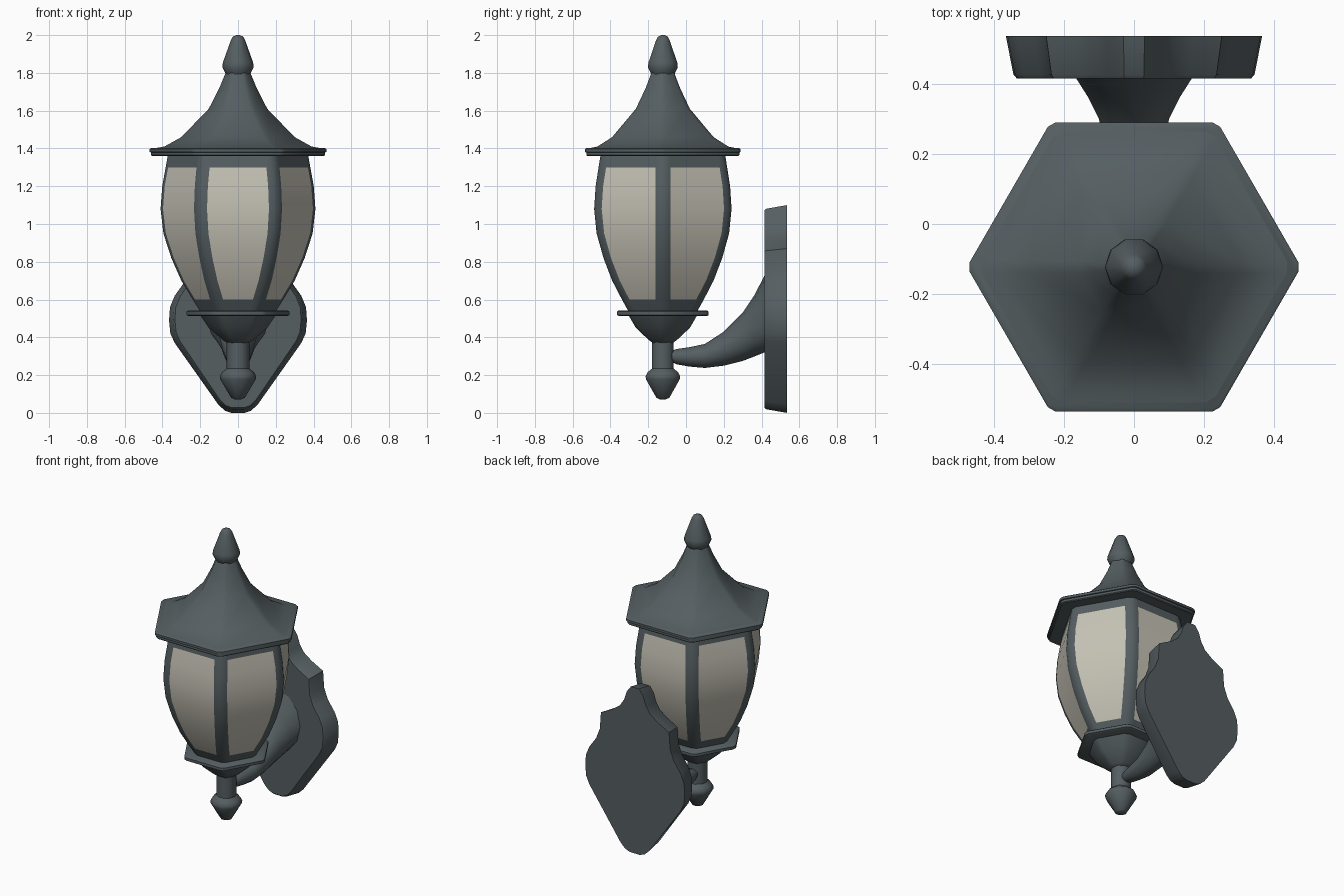
import bpy, math
from math import sin, cos, pi, radians

if "Cube" in bpy.data.objects:
    bpy.data.objects.remove(bpy.data.objects["Cube"])

CY = -0.1225  # y of the lantern axis


def material(name, rgb):
    m = bpy.data.materials.new(name)
    m.diffuse_color = (*rgb, 1)
    m.use_nodes = True
    m.node_tree.nodes["Principled BSDF"].inputs["Base Color"].default_value = m.diffuse_color
    return m


METAL = material("dark grey metal", (0.09, 0.112, 0.12))
GLASS = material("cream glass", (0.56, 0.54, 0.46))


def loft(name, rings, rule=None):
    """Skin closed rings of equal length, cap both ends; rule(i, j) picks the colour."""
    n = len(rings[0])
    verts = [p for r in rings for p in r]
    faces, mats = [], []
    for i in range(len(rings) - 1):
        for j in range(n):
            k = (j + 1) % n
            faces.append((i * n + j, i * n + k, (i + 1) * n + k, (i + 1) * n + j))
            mats.append(1 if rule and rule(i, j) else 0)
    faces.append(tuple(reversed(range(n))))
    faces.append(tuple(range(len(verts) - n, len(verts))))
    mats += [0, 0]
    me = bpy.data.meshes.new(name)
    me.from_pydata(verts, [], faces)
    me.materials.append(METAL)
    if rule:
        me.materials.append(GLASS)
    for f, m in zip(me.polygons, mats):
        f.material_index = m
    me.shade_smooth()
    me.set_sharp_from_angle(angle=radians(38))
    ob = bpy.data.objects.new(name, me)
    bpy.context.collection.objects.link(ob)
    return ob


def hex_ring(r, z, chamfer, bar=None):
    """Hexagon with flats facing +-y and clipped corners; bar adds glass edges."""
    c = min(chamfer, r * 0.12)
    h = r / 2 - c
    ts = [-h, h] if bar is None else [-h, bar - r / 2, r / 2 - bar, h]
    pts = []
    for s in range(6):
        a = -pi / 2 + s * pi / 3
        for t in ts:
            ap = r * cos(pi / 6)
            pts.append((ap * cos(a) - t * sin(a), CY + ap * sin(a) + t * cos(a), z))
    return pts


def hexagonal(name, profile, chamfer=0.015):
    return loft(name, [hex_ring(r, z, chamfer) for r, z in profile])


def lathe(name, profile, n=10):
    return loft(name, [[(r * cos(2 * pi * k / n), CY + r * sin(2 * pi * k / n), z)
                        for k in range(n)] for r, z in profile])


# Lantern body: metal cage with glass panels between the corner bars
body = [(.205, .53), (.25, .6), (.31, .7), (.363, .82), (.405, .95),
        (.42, 1.08), (.411, 1.2), (.393, 1.3), (.38, 1.37)]
loft("lantern_body", [hex_ring(r, z, 0.02, 0.046) for r, z in body],
     lambda i, j: j % 4 == 1 and 1 <= i <= 6)

# Roof with a two-step eave, swept up to the finial
hexagonal("eave", [(.462, 1.36), (.468, 1.365), (.468, 1.379), (.476, 1.381),
                   (.476, 1.396), (.468, 1.402)])
hexagonal("roof", [(.468, 1.398), (.40, 1.41), (.31, 1.46), (.165, 1.61),
                   (.105, 1.72), (.07, 1.80)], 0.02)
lathe("roof_finial", [(.055, 1.78), (.066, 1.795), (.083, 1.83), (.08, 1.855),
                      (.037, 1.975), (.027, 1.992), (.01, 2.0)])

# Lower collar, cup, stem and drop finial
hexagonal("collar", [(.27, .513), (.28, .518), (.28, .536), (.273, .541)])
hexagonal("lower_cup", [(.06, .37), (.085, .385), (.165, .45), (.212, .52)], 0.02)
lathe("stem", [(.06, .22), (.06, .39)])
lathe("drop_finial", [(.018, .072), (.036, .08), (.094, .178), (.096, .195),
                      (.085, .215), (.06, .235)])

# Flared arm from stem to wall plate: y, bottom z, top z, half width
arm = [(-.075, .27, .33, .033), (-.05, .257, .338, .042), (.02, .245, .348, .055),
       (.1, .238, .365, .068), (.2, .25, .43, .082), (.3, .275, .53, .1),
       (.36, .298, .62, .13), (.42, .322, .735, .168)]
loft("arm", [[(-w * cos(2 * pi * k / 12), y,
               (a + b) / 2 + (b - a) / 2 * sin(2 * pi * k / 12)) for k in range(12)][::-1]
             for y, a, b, w in arm][::-1])

# Wall plate: half outline mirrored, drafted towards the front
half = [(.035, 0), (.07, .012), (.105, .045), (.335, .37), (.358, .42), (.365, .49),
        (.36, .56), (.335, .62), (.285, .69), (.258, .76), (.25, .87),
        (.165, .915), (.11, .955), (.08, 1.0), (.06, 1.06), (.03, 1.1)]
outline = half + [(-x, z) for x, z in reversed(half)]
loft("wall_plate", [[(x * sx, y, .55 + (z - .55) * sz) for x, z in outline]
                    for y, sx, sz in [(.535, 1, 1), (.425, .94, .965), (.415, .915, .95)]])
